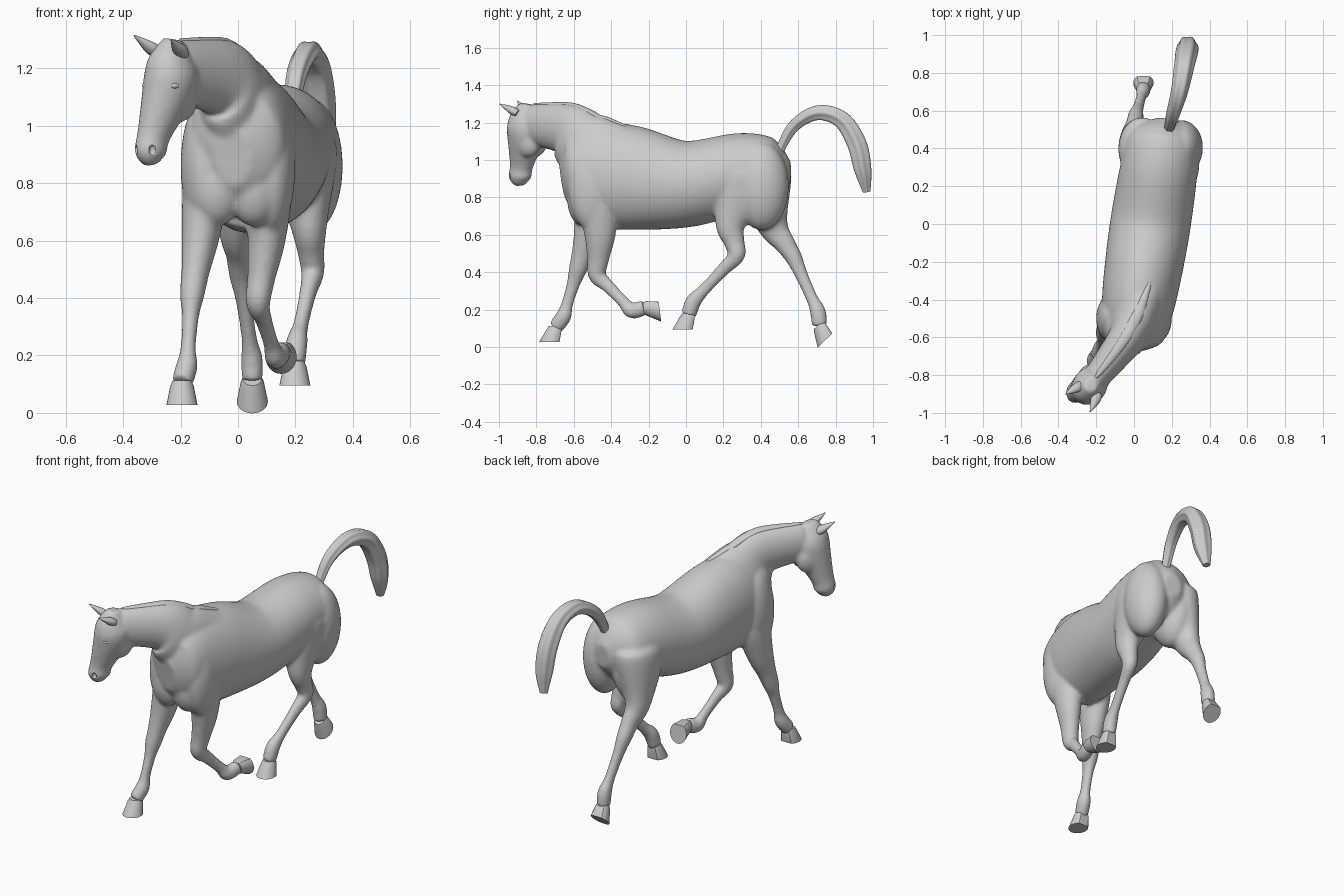
import bpy, bmesh, math
from mathutils import Vector, Matrix

if "Cube" in bpy.data.objects:
    bpy.data.objects.remove(bpy.data.objects["Cube"])

X = Vector((1, 0, 0))
FWD = Vector((-.51, -.86, 0))    # the turned head
SIDE = Vector((.86, -.51, 0))


def spline(pts, steps):
    """Catmull-Rom through stations of any dimension."""
    out = []
    for i in range(len(pts) - 1):
        a, b, c, d = pts[max(i - 1, 0)], pts[i], pts[i + 1], pts[min(i + 2, len(pts) - 1)]
        for k in range(steps):
            t = k / steps
            out.append([q + .5 * t * (r - p + t * (2 * p - 5 * q + 4 * r - s + t * (3 * (q - r) + s - p)))
                        for p, q, r, s in zip(a, b, c, d)])
    return out + [list(pts[-1])]


def skin(bm, rings):
    rows = [[bm.verts.new(p) for p in ring] for ring in rings]
    for a, b in zip(rows, rows[1:]):
        for i in range(len(a)):
            j = (i + 1) % len(a)
            bm.faces.new((a[i], a[j], b[j], b[i]))
    bm.faces.new(rows[0][::-1])
    bm.faces.new(rows[-1])


def loft(bm, stations, side=X, n=28, steps=5, ripple=0):
    """Elliptical tube; each station is x, y, z, half width, half depth."""
    st = spline(stations, steps)
    pos = [Vector(s[:3]) for s in st]
    rings = []
    for i, s in enumerate(st):
        t = (pos[min(i + 1, len(st) - 1)] - pos[max(i - 1, 0)]).normalized()
        u = (side - t * side.dot(t)).normalized()
        v = t.cross(u)
        angles = [2 * math.pi * k / n for k in range(n)]
        rings.append([pos[i] + (u * math.cos(a) * s[3] + v * math.sin(a) * s[4])
                      * (1 + ripple * math.cos(6 * a)) for a in angles])
    skin(bm, rings)
    return rings


def blob(bm, c, r, yaw=0):
    m = Matrix.Translation(c) @ Matrix.Rotation(yaw, 4, 'Z') @ Matrix.Diagonal((*r, 1))
    bmesh.ops.create_uvsphere(bm, u_segments=32, v_segments=20, radius=1, matrix=m)


def finish(name, bm):
    bmesh.ops.recalc_face_normals(bm, faces=bm.faces)
    me = bpy.data.meshes.new(name)
    bm.to_mesh(me)
    bm.free()
    ob = bpy.data.objects.new(name, me)
    bpy.context.collection.objects.link(ob)
    bpy.ops.object.select_all(action='DESELECT')
    ob.select_set(True)
    bpy.context.view_layer.objects.active = ob
    bpy.ops.object.shade_smooth_by_angle(angle=math.radians(40))
    return ob


def on_head(c, f, s):
    return Vector(c) + FWD * f + SIDE * s


yaw = math.atan2(SIDE.y, SIDE.x)
body = bmesh.new()

# Torso, chest to rump, slanting sideways: y, z, half width, half height
torso = [(-.66, .89, .06, .1), (-.6, .9, .155, .2), (-.48, .925, .185, .27), (-.3, .905, .203, .28),
         (0, .872, .213, .232), (.31, .935, .203, .21), (.47, .925, .175, .175), (.555, .92, .05, .07)]
loft(body, [(.087 + .155 * y, y, z, w, h) for y, z, w, h in torso], n=64, steps=12)

# Shoulder, chest, buttock and cheek muscles
for s in (-1, 1):
    blob(body, (.115 * s, -.5, .86), (.085, .13, .24))
    blob(body, (.065 * s - .01, -.555, .79), (.095, .08, .14))
    blob(body, (.155 + .097 * s, .405, .86), (.113, .145, .235))
    blob(body, on_head((-.225, -.828, 1.1), 0, .035 * s), (.045, .078, .085), yaw)
# Base of the neck running into the chest
blob(body, (-.02, -.55, .98), (.145, .12, .19))

# Neck
neck = [(.03, -.42, .98, .14, .24), (-.015, -.56, 1.1, .115, .18),
        (-.06, -.635, 1.165, .095, .14), (-.205, -.82, 1.19, .07, .11)]
neck_rings = loft(body, neck, Vector((.9, -.4, 0)))

# Head, poll to chin: x, y, z, half width
head = [(-.226, -.853, 1.3, .035), (-.235, -.86, 1.22, .079), (-.238, -.857, 1.14, .09),
        (-.293, -.88, .97, .056), (-.304, -.888, .905, .053), (-.3, -.885, .864, .024)]
loft(body, [(*p, p[3] * 1.17) for p in head], SIDE)


def hoof(name, top, angle):
    """Frustum from coronet to sole; angle tips the toe down."""
    toe = Vector((0, -math.cos(angle), -math.sin(angle)))
    down = Vector((0, math.sin(angle), -math.cos(angle)))
    sole = top + (down + toe * .35) * .077
    bm = bmesh.new()
    rings = []
    for c, r in ((top - down * .008, .034), (top.lerp(sole, .15), .043), (sole, .057)):
        rings.append([c + X * math.cos(a) * r * .95 + toe * max(math.sin(a), -.8) * r * 1.05
                      for a in (2 * math.pi * k / 28 for k in range(28))])
    skin(bm, rings)
    finish(name, bm)


# Legs: root, elbow or stifle, knee or hock, fetlock, coronet, then toe tilt
fore, hind = (.08, .067, .043, .038, .037), (.125, .068, .041, .038, .037)
legs = {
    "right_front": (fore, 0, (-.11, -.48, .8), (-.13, -.515, .62), (-.16, -.58, .41),
                    (-.178, -.655, .165), (-.195, -.697, .105)),
    "left_front": (fore, 1.7, (.11, -.47, .8), (.1, -.46, .61), (.07, -.475, .385),
                   (.13, -.29, .195), (.15, -.22, .212)),
    "left_hind": (hind, 0, (.22, .32, .92), (.245, .24, .67), (.26, .27, .49),
                  (.205, .04, .245), (.198, .015, .172)),
    "right_hind": (hind, .76, (.045, .39, .92), (-.003, .46, .66), (.01, .575, .48),
                   (.048, .705, .19), (.05, .714, .114)),
}
for name, (radii, tilt, *joints) in legs.items():
    p = [Vector(j) for j in joints]
    st = [(*q, r, r * (1.4 if i == 0 else 1.28 if i == 1 else 1.12))
          for i, (q, r) in enumerate(zip(p, radii))]
    for i, t, r in ((3, .75, .027), (3, .3, .03), (2, .6, radii[2] * 1.15)):
        st.insert(i, (*p[i - 1].lerp(p[i], t), r, r * 1.2))
    loft(body, [(*(p[0] + Vector((0, 0, .12))), .04, .06)] + st)
    hoof(name + "_hoof", p[4], tilt)

horse = finish("body", body)
mod = horse.modifiers.new("fuse", 'REMESH')
mod.mode = 'VOXEL'
mod.voxel_size = .009
mod.use_smooth_shade = True
mod = horse.modifiers.new("relax", 'SMOOTH')
mod.factor = .5
mod.iterations = 12

# Nostrils cut into the muzzle, and eyes
cut = bmesh.new()
for name, s in (("right_eye", -1), ("left_eye", 1)):
    blob(cut, on_head((-.304, -.888, .915), .046, .034 * s), (.012, .012, .018), yaw)
    bm = bmesh.new()
    blob(bm, on_head((-.238, -.857, 1.14), .064, .056 * s), (.015, .02, .012), yaw - s * .7)
    finish(name, bm)
cutter = finish("nostril_cutter", cut)
cutter.hide_render = True
cutter.hide_viewport = True
mod = horse.modifiers.new("nostrils", 'BOOLEAN')
mod.operation = 'DIFFERENCE'
mod.object = cutter

# Tail with strand ridges: x, y, z, half width
tail = [(.185, .5, 1.05, .025), (.205, .575, 1.18, .034), (.24, .7, 1.252, .042), (.265, .83, 1.217, .05),
        (.28, .912, 1.09, .056), (.283, .945, .95, .05), (.272, .966, .83, .022)]
bm = bmesh.new()
loft(bm, [(*p[:3], p[3], p[3] * .95) for p in tail], n=40, steps=8, ripple=.07)
finish("tail", bm)

# Mane following the crest of the neck
crest = [r[7] for r in neck_rings]
crest = crest[:-1:2] + [crest[-1]]
bm = bmesh.new()
loft(bm, [(p.x, p.y, p.z - .011, .008 + .022 * math.sin(math.pi * i / (len(crest) - 1)), .016)
          for i, p in enumerate(crest)], SIDE, n=20, steps=3)
finish("mane", bm)

# Ears
for name, base, tip in (("right_ear", (-.275, -.85, 1.25), (-.362, -.9, 1.315)),
                        ("left_ear", (-.19, -.9, 1.25), (-.232, -.995, 1.3))):
    b, t = Vector(base), Vector(tip)
    bm = bmesh.new()
    loft(bm, [(*b.lerp(t, k), w, w * .8) for k, w in ((0, .022), (.35, .026), (1, .003))], SIDE, n=16)
    finish(name, bm)
